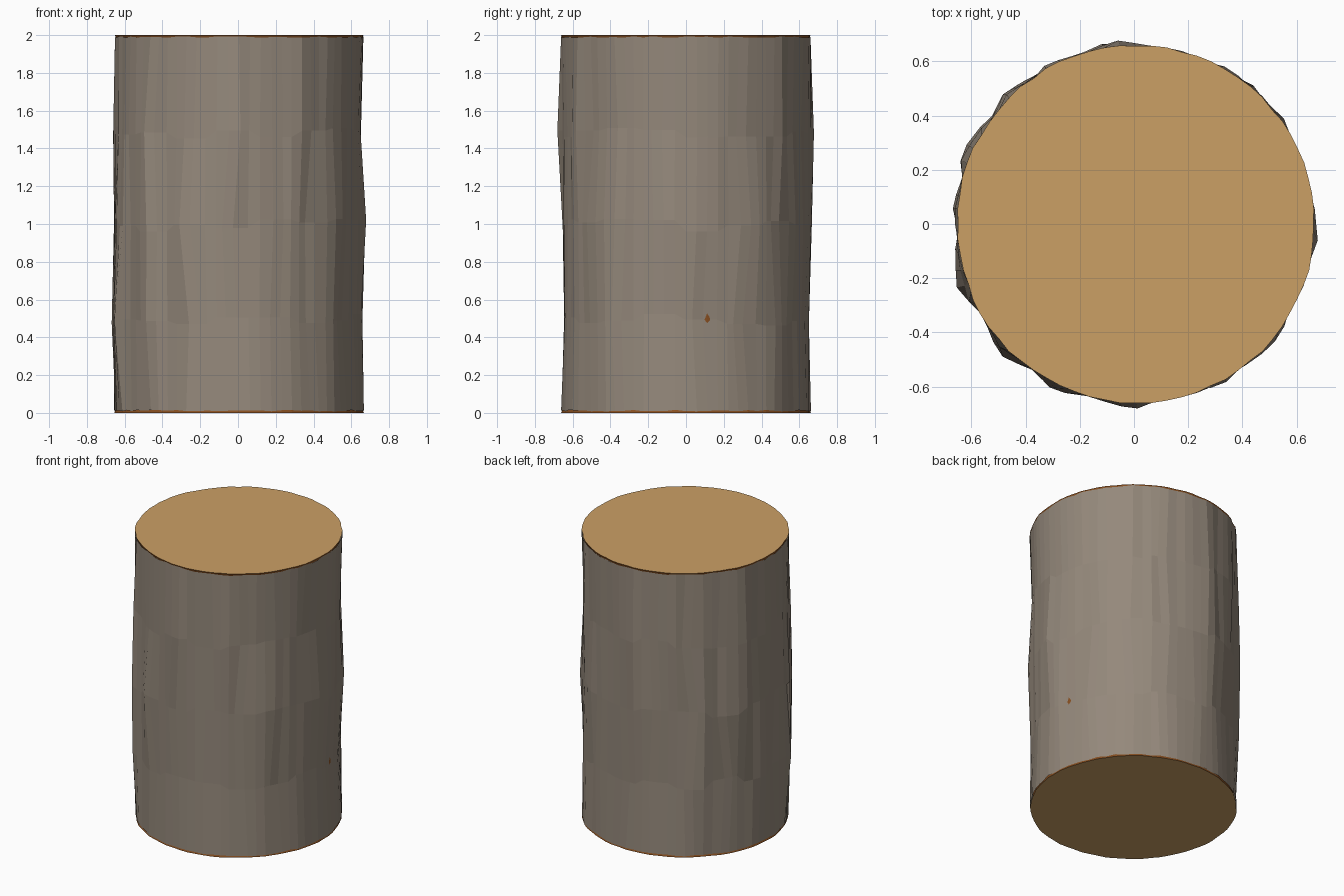
import bpy, math, random

if "Cube" in bpy.data.objects:
    bpy.data.objects.remove(bpy.data.objects["Cube"])

random.seed(7)
N = 72


def material(name, rgb):
    m = bpy.data.materials.new(name)
    m.diffuse_color = (*rgb, 1)
    m.use_nodes = True
    m.node_tree.nodes["Principled BSDF"].inputs["Base Color"].default_value = m.diffuse_color
    return m


bark_mat = material("grey bark", (0.30, 0.25, 0.20))
wood_mat = material("cut wood", (0.60, 0.35, 0.13))
inner_mat = material("inner bark", (0.25, 0.08, 0.015))

# Bark ridges per ring: (angle in degrees, height)
RIDGES = [
    [],
    [(-160, .045), (-133, .035), (-115, .015), (4, .015), (47, .02), (70, .01),
     (135, .025), (176, .025), (-40, .015)],
    [(-41, .02), (-34, .015), (7, .02), (37, .025), (58, .02), (100, .02), (137, .03),
     (159, .035), (-112, .025), (-133, .04), (-155, .02), (-4, .02)],
    [(-60, .02), (-90, .03), (-134, .025), (17, .01), (50, .025), (97, .032),
     (120, .02), (137, .02), (160, .03), (178, .015)],
    [],
]
HEIGHTS = [0.012, 0.49, 0.99, 1.48, 1.99]
BASE = [0.66, 0.648, 0.655, 0.652, 0.66]


def ridge(a, centre, height):
    # Asymmetric flake: slow rise on one side, steep drop on the other
    d = (a - centre + 180) % 360 - 180
    return height * max(0, 1 - abs(d) / (15 if d < 0 else 6))


def mesh_object(name, rings, caps, mats):
    verts = [v for ring in rings for v in ring]
    faces = [(k * N + i, k * N + (i + 1) % N, (k + 1) * N + (i + 1) % N, (k + 1) * N + i)
             for k in range(len(rings) - 1) for i in range(N)]
    if caps:
        faces.append(tuple(reversed(range(N))))
        faces.append(tuple(range(len(verts) - N, len(verts))))
    me = bpy.data.meshes.new(name)
    me.from_pydata(verts, [], faces)
    for m in mats:
        me.materials.append(m)
    ob = bpy.data.objects.new(name, me)
    bpy.context.collection.objects.link(ob)
    return ob


# Bark shell with irregular middle rings
rings = []
for k, z in enumerate(HEIGHTS):
    middle = 0 < k < 4
    ring, dz, da = [], 0, 0
    for i in range(N):
        a = 360 * i / N
        r = BASE[k] + sum(ridge(a, c, h) for c, h in RIDGES[k])
        r += random.uniform(-.004, .004)
        if middle:
            if i % 4 == 0:
                dz, da = random.uniform(-.03, .04), random.uniform(-3, 3)
            a += da * (0.5 + 0.5 * math.cos(math.pi * (i % 4 - 1.5) / 2))
        t = math.radians(a)
        zz = z + (dz if middle else random.uniform(-.004, .004))
        ring.append((r * math.cos(t) + (0 if middle else .006), r * math.sin(t), zz))
    rings.append(ring)
mesh_object("bark", rings, False, [bark_mat])


# Wood core with cut ends, tucked inside the bark
def level(ring, scale, z):
    return [(x * scale, y * scale, z) for x, y, _ in ring]


core = mesh_object("wood_core", [level(rings[0], 1, 0), level(rings[0], .97, .05),
                                 level(rings[4], .97, 1.95), level(rings[4], 1, 2)],
                   True, [wood_mat, inner_mat])
for p in core.data.polygons:
    p.material_index = 0 if abs(p.normal.z) > .9 else 1
